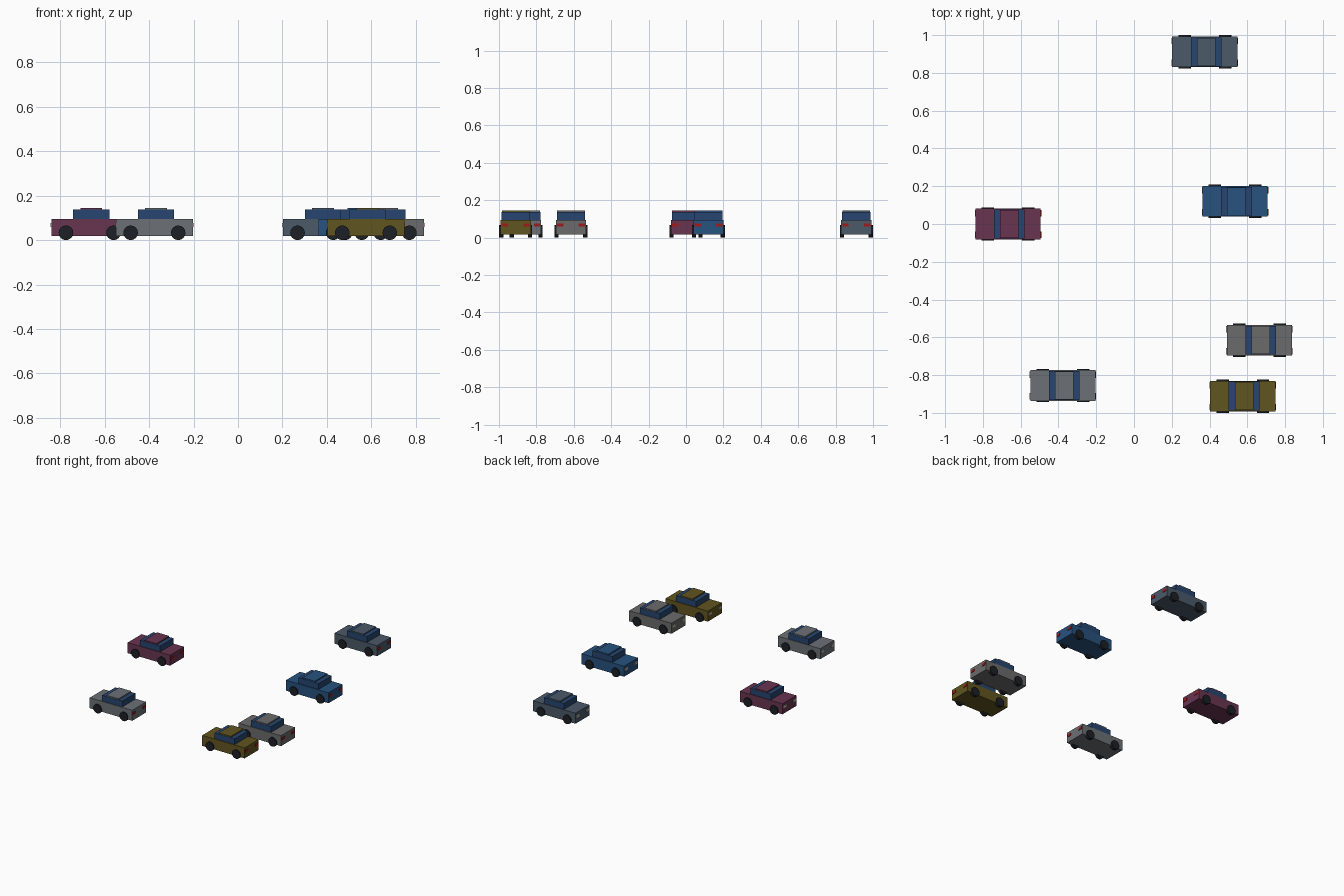
import bpy, bmesh, math
from mathutils import Matrix

if "Cube" in bpy.data.objects:
    bpy.data.objects.remove(bpy.data.objects["Cube"])


def material(name, rgb):
    m = bpy.data.materials.new(name)
    m.diffuse_color = (*rgb, 1)
    m.use_nodes = True
    m.node_tree.nodes["Principled BSDF"].inputs["Base Color"].default_value = m.diffuse_color
    return m


GLASS = material("glass_blue", (0.02, 0.06, 0.16))
TYRE = material("tyre_black", (0.012, 0.014, 0.018))
RED = material("tail_red", (0.35, 0.01, 0.01))
PALE = material("head_pale", (0.45, 0.45, 0.38))


def finish(bm, name, mat):
    me = bpy.data.meshes.new(name)
    bm.to_mesh(me)
    bm.free()
    me.materials.append(mat)
    ob = bpy.data.objects.new(name, me)
    bpy.context.collection.objects.link(ob)
    return ob


def box(name, centre, size, mat):
    bm = bmesh.new()
    bmesh.ops.create_cube(bm, size=1, matrix=Matrix.Translation(centre) @ Matrix.Diagonal((*size, 1)))
    return finish(bm, name, mat)


def wheel(name, centre, mat):
    bm = bmesh.new()
    bmesh.ops.create_cone(bm, cap_ends=True, segments=16, radius1=0.033, radius2=0.033, depth=0.023,
                          matrix=Matrix.Translation(centre) @ Matrix.Rotation(math.pi / 2, 4, 'X'))
    return finish(bm, name, mat)


def car(name, x, y, rgb):
    paint = material(name + "_paint", rgb)
    # body, glass cabin and roof panel
    box(name + "_body", (x, y, 0.056), (0.345, 0.162, 0.077), paint)
    box(name + "_cabin", (x + 0.007, y, 0.115), (0.163, 0.152, 0.044), GLASS)
    box(name + "_roof", (x + 0.007, y, 0.141), (0.098, 0.148, 0.009), paint)
    for side, s in (("left", -1), ("right", 1)):
        # lights: headlights at -x, tail lights at +x
        box(f"{name}_headlight_{side}", (x - 0.172, y + s * 0.058, 0.067), (0.008, 0.034, 0.018), PALE)
        box(f"{name}_tail_light_{side}", (x + 0.172, y + s * 0.058, 0.067), (0.008, 0.034, 0.018), RED)
        # wheels
        for end, e in (("front", -1), ("rear", 1)):
            wheel(f"{name}_wheel_{end}_{side}", (x + e * 0.107, y + s * 0.077, 0.033), TYRE)


# parked cars: name, centre x, centre y, paint
for spec in (
    ("slate_car", 0.375, 0.911, (0.07, 0.10, 0.14)),
    ("blue_car", 0.535, 0.12, (0.02, 0.085, 0.21)),
    ("maroon_car", -0.667, 0.0, (0.14, 0.035, 0.08)),
    ("silver_car", -0.376, -0.855, (0.15, 0.165, 0.18)),
    ("grey_car", 0.664, -0.615, (0.145, 0.145, 0.145)),
    ("gold_car", 0.576, -0.911, (0.12, 0.09, 0.014)),
):
    car(*spec)
